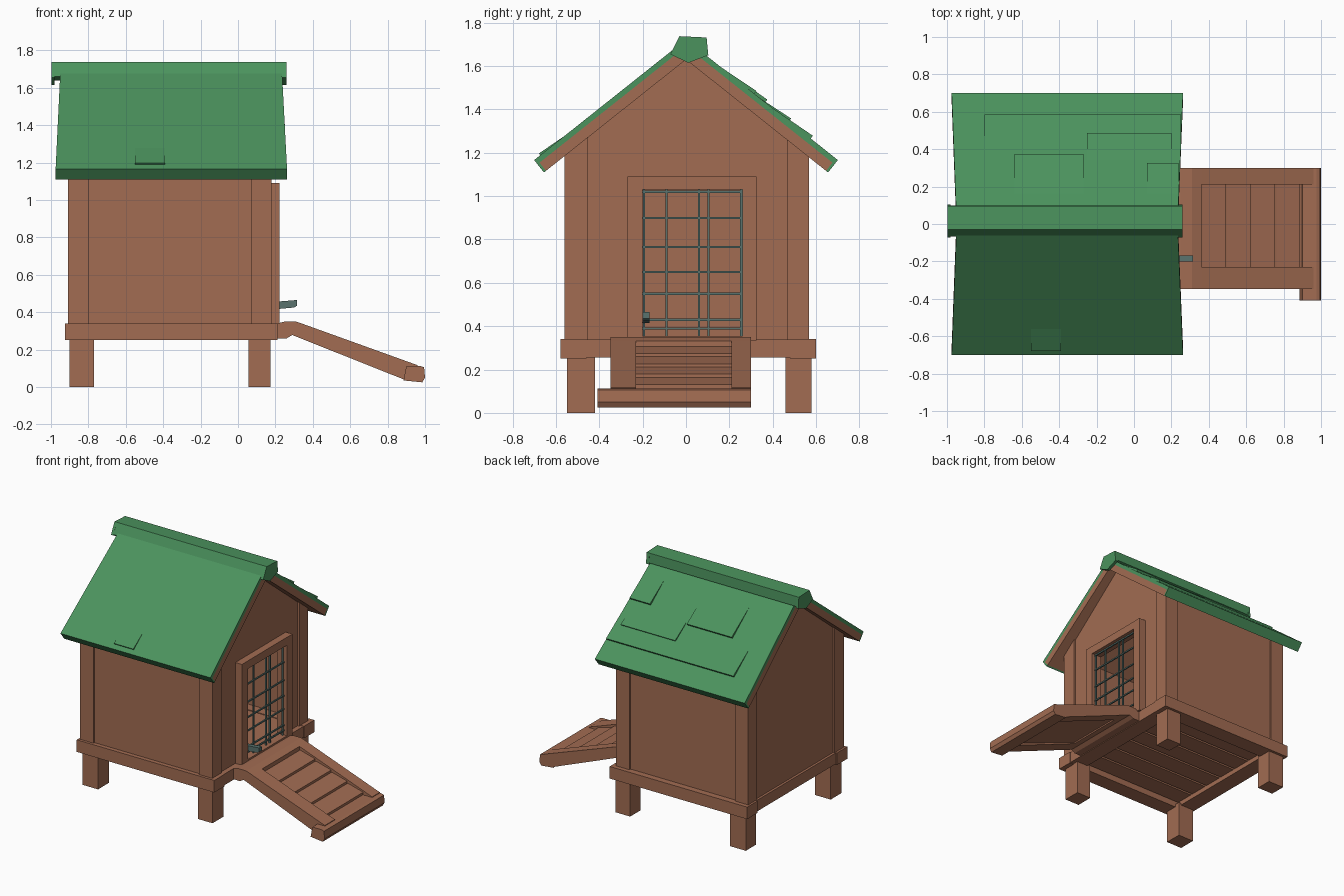
import bpy, bmesh
from mathutils import Vector

if "Cube" in bpy.data.objects:
    bpy.data.objects.remove(bpy.data.objects["Cube"])


def material(name, rgb):
    m = bpy.data.materials.new(name)
    m.diffuse_color = (*rgb, 1)
    m.use_nodes = True
    m.node_tree.nodes["Principled BSDF"].inputs["Base Color"].default_value = m.diffuse_color
    return m


WOOD = material("brown_wood", (0.36, 0.15, 0.085))
GREEN = material("green_roofing", (0.07, 0.29, 0.11))
METAL = material("grey_metal", (0.10, 0.17, 0.155))


def mesh(name, verts, faces, mat, fix=True):
    bm = bmesh.new()
    vs = [bm.verts.new(v) for v in verts]
    for f in faces:
        bm.faces.new([vs[i] for i in f])
    if fix:
        bmesh.ops.recalc_face_normals(bm, faces=bm.faces)
    me = bpy.data.meshes.new(name)
    bm.to_mesh(me)
    bm.free()
    me.materials.append(mat)
    ob = bpy.data.objects.new(name, me)
    bpy.context.collection.objects.link(ob)
    return ob


def loft(name, a, b, mat):
    """Solid between two matching outlines."""
    n = len(a)
    faces = [list(range(n)), list(range(n, 2 * n))]
    faces += [[i, (i + 1) % n, n + (i + 1) % n, n + i] for i in range(n)]
    return mesh(name, list(a) + list(b), faces, mat)


def along_x(name, yz, x0, x1, mat):
    return loft(name, [(x0, *p) for p in yz], [(x1, *p) for p in yz], mat)


def along_y(name, xz, y0, y1, mat):
    return loft(name, [(x, y0, z) for x, z in xz], [(x, y1, z) for x, z in xz], mat)


def box(name, x0, x1, y0, y1, z0, z1, mat=WOOD):
    return along_x(name, [(y0, z0), (y1, z0), (y1, z1), (y0, z1)], x0, x1, mat)


def rod(name, a, b, r, mat):
    a, b = Vector(a), Vector(b)
    d = (b - a).normalized()
    u = d.orthogonal().normalized()
    w = d.cross(u)
    ring = [u * r, w * r, -u * r, -w * r]
    return loft(name, [a + p for p in ring], [b + p for p in ring], mat)


# Legs
for x0, x1 in ((-0.90, -0.77), (0.055, 0.175)):
    for y0, y1 in ((-0.55, -0.42), (0.46, 0.58)):
        box("leg", x0, x1, y0, y1, 0, 0.27)

# Base frame, floor and planks under it
box("base_beam_front", -0.925, 0.21, -0.58, -0.46, 0.25, 0.34)
box("base_beam_back", -0.925, 0.21, 0.48, 0.60, 0.25, 0.34)
box("base_beam_left", -0.915, -0.79, -0.46, 0.48, 0.255, 0.338)
box("base_beam_right", 0.08, 0.205, -0.46, 0.48, 0.255, 0.338)
box("floor", -0.80, 0.10, -0.47, 0.49, 0.315, 0.335)
for i in range(6):
    y = -0.46 + i * 0.157
    box("floor_plank", -0.80, 0.10, y + 0.008, y + 0.149, 0.29, 0.318)

# Thin wall shell with gables and a door opening
X0, X1, YA, YB, ZB = -0.897, 0.167, -0.548, 0.553, 0.33
EAVE, APEX, DL, DR, DT = 1.20, 1.635, -0.20, 0.26, 1.03
left = [(X0, YA, ZB), (X0, YB, ZB), (X0, YB, EAVE), (X0, 0, APEX), (X0, YA, EAVE)]
right = [(X1, YA, ZB), (X1, YB, ZB), (X1, YB, EAVE), (X1, 0, APEX), (X1, YA, EAVE)]
door = [(X1, DL, ZB), (X1, DL, DT), (X1, DR, DT), (X1, DR, ZB)]
mesh("walls", left + right + door, [
    (0, 4, 3, 2, 1),                       # far gable
    (0, 5, 9, 4), (1, 2, 7, 6),            # front and back walls
    (5, 10, 11, 9), (13, 6, 7, 12),        # beside the door
    (11, 12, 7, 8, 9)], WOOD, fix=False)   # above the door

# Corner posts with tops cut to the roof pitch
for x0, x1 in ((-0.91, -0.80), (0.07, 0.18)):
    for s, o, i in ((-1, 0.56, 0.452), (1, 0.567, 0.465)):
        along_x("corner_post", [(s * o, 0.335), (s * i, 0.335), (s * i, 1.275), (s * o, 1.19)],
                x0, x1, WOOD)

# Door frame
box("door_jamb", 0.14, 0.222, -0.27, -0.20, 0.335, 1.09)
box("door_jamb", 0.14, 0.222, 0.26, 0.325, 0.335, 1.09)
box("door_header", 0.14, 0.221, -0.20, 0.26, 1.03, 1.09)
box("door_sill", 0.14, 0.221, -0.20, 0.26, 0.33, 0.355)

# Wire grid and latch
for y in (-0.193, -0.09, 0.06, 0.103, 0.255):
    rod("grid_wire_upright", (0.19, y, 0.35), (0.19, y, 1.035), 0.007, METAL)
for z in (0.39, 0.43, 0.55, 0.65, 0.765, 0.90, 1.02):
    rod("grid_wire_cross", (0.196, -0.205, z), (0.196, 0.265, z), 0.007, METAL)
along_y("latch", [(0.19, 0.415), (0.30, 0.425), (0.315, 0.435), (0.315, 0.465), (0.19, 0.455)],
        -0.20, -0.168, METAL)

# Roof: s runs down the slope, t is height off the underside
CY, CZ = 0.783, 0.622


def slope_point(side, x, s, t):
    return (x, side * (s * CY + t * CZ), 1.63 - s * CZ + t * CY)


def slab(name, side, s0, s1, t0, t1, mat, xs=None, lift=0.0):
    ends = []
    for s, extra in ((s0, 0), (s1, lift)):
        f = s / 0.835
        xa, xb = xs or (-0.95 - 0.025 * f, 0.235 + 0.027 * f)
        ends.append([slope_point(side, xa, s, t0), slope_point(side, xb, s, t0),
                     slope_point(side, xb, s, t1 + extra), slope_point(side, xa, s, t1 + extra)])
    return loft(name, ends[0], ends[1], mat)


for side in (-1, 1):
    slab("roof_deck", side, 0.0, 0.825, 0.0, 0.048, WOOD)
    slab("roof_cover", side, 0.0, 0.825, 0.048, 0.073, GREEN)
    slab("roof_eave_edge", side, 0.825, 0.837, 0.0, 0.073, GREEN)

# Lifted shingle courses on the back slope, one patch in front
for s0, y, xa, xb in ((0.45, 0.58, -0.80, 0.25), (0.38, 0.48, -0.25, 0.20),
                      (0.15, 0.37, -0.64, -0.27), (0.15, 0.32, 0.07, 0.238)):
    slab("shingle", 1, s0, (y - 0.05) / CY, 0.06, 0.073, GREEN, (xa, xb), 0.016)
slab("shingle_patch", -1, 0.66, 0.80, 0.06, 0.073, GREEN, (-0.55, -0.39), 0.010)

# Ridge cap with drooping ends
along_x("ridge_cap", [(-0.068, 1.66), (-0.03, 1.738), (0.095, 1.732), (0.10, 1.66), (0.01, 1.64)],
        -0.98, 0.235, GREEN)
for xa, xb in ((-0.98, -0.998), (0.235, 0.258)):
    along_x("ridge_cap_end", [(-0.072, 1.655), (-0.03, 1.738), (0.095, 1.732), (0.103, 1.65),
                              (0.01, 1.615)], xa, xb, GREEN)


# Ramp: landing, two rails, recessed panel with slats, foot bar
def ramp_z(x):
    return 0.347 - 0.36 * (x - 0.32)


along_y("ramp_landing", [(0.19, 0.26), (0.26, 0.26), (0.29, 0.278), (0.36, 0.25),
                         (0.36, ramp_z(0.36)), (0.31, 0.35), (0.25, 0.35), (0.19, 0.335)],
        -0.348, 0.30, WOOD)
for y0, y1 in ((-0.348, -0.23), (0.21, 0.30)):
    along_y("ramp_rail", [(0.36, 0.25), (0.90, 0.035), (0.96, 0.04), (0.96, ramp_z(0.96)),
                          (0.36, ramp_z(0.36))], y0, y1, WOOD)
along_y("ramp_panel", [(0.35, 0.265), (0.92, 0.045), (0.92, ramp_z(0.92) - 0.03),
                       (0.35, ramp_z(0.35) - 0.03)], -0.235, 0.215, WOOD)
for i in range(4):
    a = 0.365 + i * 0.132
    b = a + 0.125
    along_y("ramp_slat", [(a, ramp_z(a) - 0.04), (b, ramp_z(b) - 0.04),
                          (b, ramp_z(b) - 0.012), (a, ramp_z(a) - 0.024)], -0.23, 0.21, WOOD)
along_y("ramp_foot_bar", [(0.885, 0.035), (0.985, 0.025), (1.0, 0.05), (0.995, 0.105),
                          (0.975, 0.112), (0.90, 0.112)], -0.408, 0.30, WOOD)
